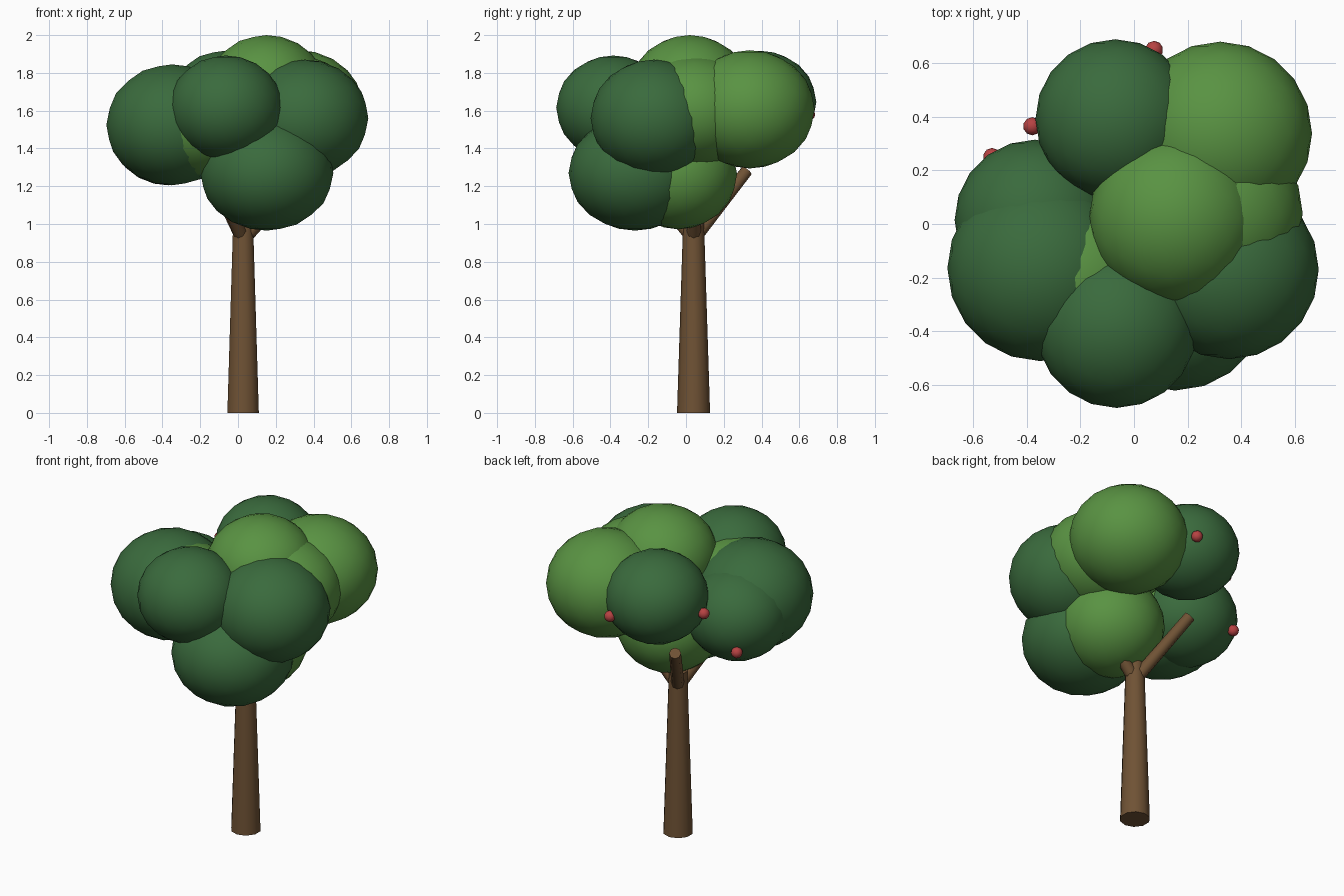
import bpy
import bmesh
from math import cos, sin, radians
from mathutils import Vector, Matrix

cube = bpy.data.objects.get("Cube")
if cube:
    bpy.data.objects.remove(cube, do_unlink=True)


def material(name, rgb):
    mat = bpy.data.materials.new(name)
    mat.use_nodes = True
    color = (*rgb, 1.0)
    mat.diffuse_color = color
    bsdf = next(n for n in mat.node_tree.nodes if n.type == 'BSDF_PRINCIPLED')
    bsdf.inputs["Base Color"].default_value = color
    bsdf.inputs["Roughness"].default_value = 0.9
    return mat


dark_green = material("dark_green", (0.042, 0.145, 0.046))
light_green = material("light_green", (0.10, 0.29, 0.055))
bark_brown = material("bark_brown", (0.16, 0.085, 0.035))
berry_red = material("berry_red", (0.47, 0.055, 0.055))


def finish(name, bm, mat, flat_caps=False):
    for face in bm.faces:
        face.smooth = not (flat_caps and len(face.verts) > 4)
    if flat_caps:
        for edge in bm.edges:
            edge.smooth = all(f.smooth for f in edge.link_faces)
    mesh = bpy.data.meshes.new(name)
    bm.to_mesh(mesh)
    bm.free()
    mesh.materials.append(mat)
    obj = bpy.data.objects.new(name, mesh)
    bpy.context.collection.objects.link(obj)
    return obj


def ball(name, center, radius, height, mat, detail=3):
    """Rounded blob with its own vertical radius."""
    bm = bmesh.new()
    bmesh.ops.create_icosphere(bm, subdivisions=detail, radius=1)
    bmesh.ops.scale(bm, vec=(radius, radius, height), verts=bm.verts)
    bmesh.ops.translate(bm, vec=center, verts=bm.verts)
    return finish(name, bm, mat)


def limb(name, start, end, r_start, r_end, sides):
    """Tapered cylinder between two points."""
    start, end = Vector(start), Vector(end)
    axis = end - start
    bm = bmesh.new()
    bmesh.ops.create_cone(bm, cap_ends=True, segments=sides, radius1=r_start,
                          radius2=r_end, depth=axis.length)
    turn = axis.to_track_quat('Z', 'Y').to_matrix().to_4x4()
    bm.transform(Matrix.Translation((start + end) / 2) @ turn)
    return finish(name, bm, bark_brown, flat_caps=True)


# Trunk and three evenly spread branches
limb("trunk", (0.027, 0.04, 0), (0.027, 0.04, 1.02), 0.0875, 0.055, 10)
for i in range(3):
    a = radians(122 + 120 * i)
    limb(f"branch_{i + 1}", (0.027, 0.04, 0.92),
         (0.027 + 0.33 * cos(a), 0.04 + 0.33 * sin(a), 1.28), 0.038, 0.034, 8)

# Foliage clumps: centre, radius, vertical radius, colour
clumps = {
    "front_clump": ((-0.065, -0.385, 1.615), 0.302, 0.277, dark_green),
    "front_left_clump": ((0.355, -0.17, 1.56), 0.335, 0.31, dark_green),
    "right_clump": ((-0.35, -0.165, 1.525), 0.347, 0.32, dark_green),
    "back_right_low_clump": ((-0.37, 0.015, 1.48), 0.30, 0.275, dark_green),
    "back_clump": ((-0.07, 0.392, 1.645), 0.298, 0.272, dark_green),
    "low_front_clump": ((0.153, -0.27, 1.27), 0.352, 0.305, dark_green),
    "back_left_clump": ((0.322, 0.338, 1.607), 0.343, 0.313, light_green),
    "top_clump": ((0.15, 0.02, 1.71), 0.318, 0.29, light_green),
    "left_clump": ((0.30, 0.04, 1.60), 0.33, 0.295, light_green),
    "inner_right_clump": ((-0.22, -0.20, 1.53), 0.32, 0.285, light_green),
    "low_clump": ((0.14, -0.04, 1.265), 0.31, 0.293, light_green),
}
for name, (center, radius, height, mat) in clumps.items():
    ball(name, center, radius, height, mat)

# Berries on the back
berries = [(0.075, 0.65, 1.58), (-0.38, 0.365, 1.61), (-0.53, 0.25, 1.36)]
for i, spot in enumerate(berries):
    ball(f"berry_{i + 1}", spot, 0.034, 0.034, berry_red, detail=2)
